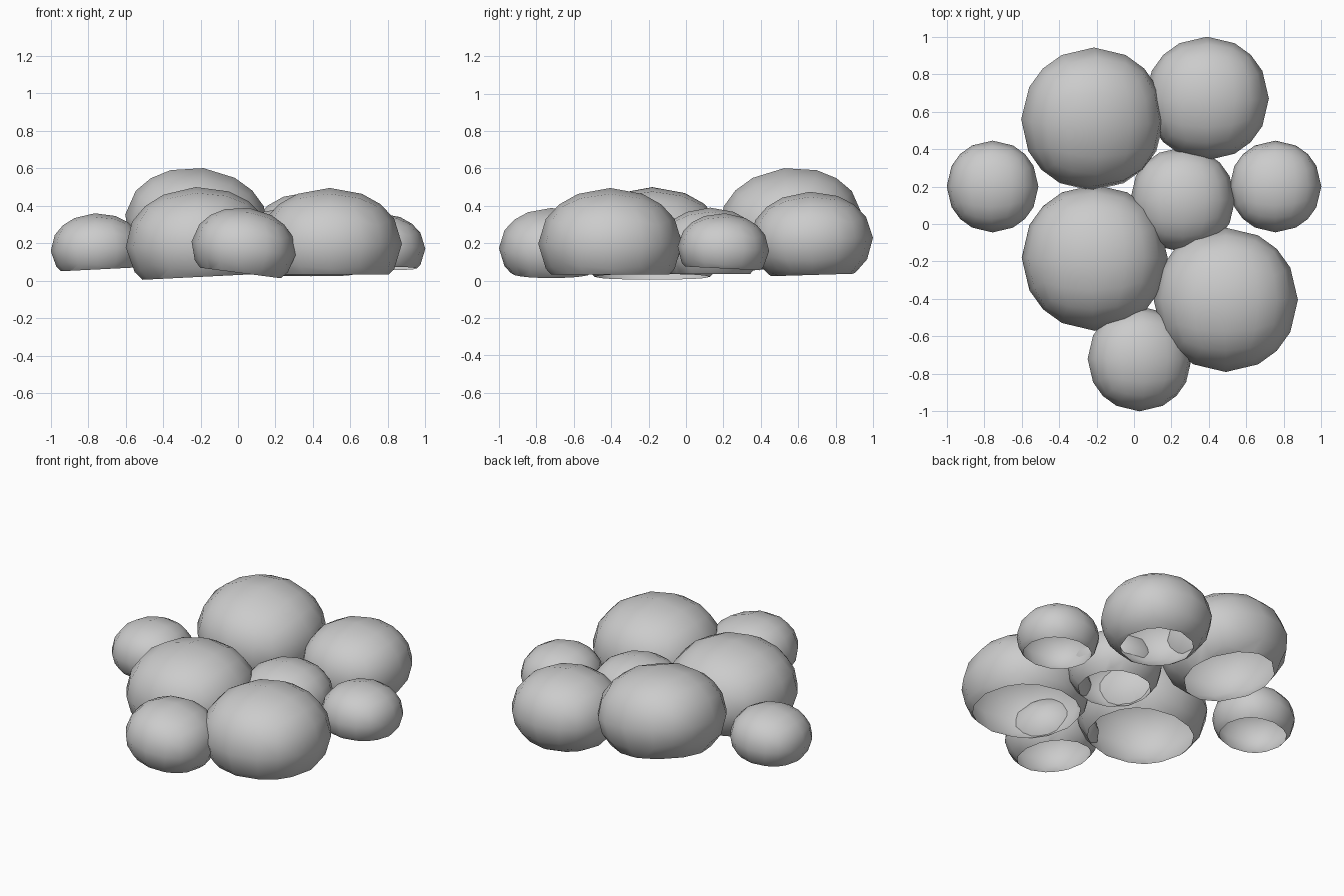
import bpy, bmesh
from mathutils import Matrix, Vector

cube = bpy.data.objects.get("Cube")
if cube:
    bpy.data.objects.remove(cube)

grey = bpy.data.materials.new("plain_grey")
grey.use_nodes = True
grey.diffuse_color = (0.6, 0.6, 0.6, 1)
grey.node_tree.nodes["Principled BSDF"].inputs["Base Color"].default_value = (0.6, 0.6, 0.6, 1)


def dome(name, x, y, radius, top, rim, tilt_x=0, tilt_y=0):
    """Squashed rounded cube, open below a tilted rim."""
    height = radius * 0.775
    bm = bmesh.new()
    bmesh.ops.create_cube(bm, size=2)
    bmesh.ops.subdivide_edges(bm, edges=bm.edges[:], cuts=3, use_grid_fill=True)
    for v in bm.verts:
        v.co = v.co.normalized() * radius
        v.co.z *= height / radius
    # Slice off the base and leave the shell hollow
    bmesh.ops.bisect_plane(bm, geom=bm.verts[:] + bm.edges[:] + bm.faces[:],
                           plane_co=Vector((0, 0, rim - top + height)),
                           plane_no=Vector((0, 0, 1)), clear_inner=True)
    bm.transform(Matrix.Translation((x, y, top - height))
                 @ Matrix.Rotation(tilt_y, 4, "Y") @ Matrix.Rotation(tilt_x, 4, "X"))
    for f in bm.faces:
        f.smooth = True
    mesh = bpy.data.meshes.new(name)
    bm.to_mesh(mesh)
    bm.free()
    mesh.materials.append(grey)
    bpy.context.collection.objects.link(bpy.data.objects.new(name, mesh))


# Large domes
dome("back_left_dome", -0.22, 0.56, 0.385, 0.605, 0.10, 0.12, 0.12)
dome("front_left_dome", -0.21, -0.18, 0.39, 0.50, 0.02, 0, -0.05)
dome("front_right_dome", 0.49, -0.405, 0.385, 0.495, 0.033)
dome("back_right_dome", 0.39, 0.67, 0.33, 0.475, 0.03, 0.03)
# Medium domes
dome("centre_dome", 0.26, 0.13, 0.28, 0.39, 0.035)
dome("front_dome", 0.03, -0.72, 0.28, 0.39, 0.04, 0, 0.13)
# Small side domes
dome("left_side_dome", -0.755, 0.2, 0.245, 0.36, 0.06, 0, -0.05)
dome("right_side_dome", 0.755, 0.2, 0.245, 0.36, 0.065, -0.05)
